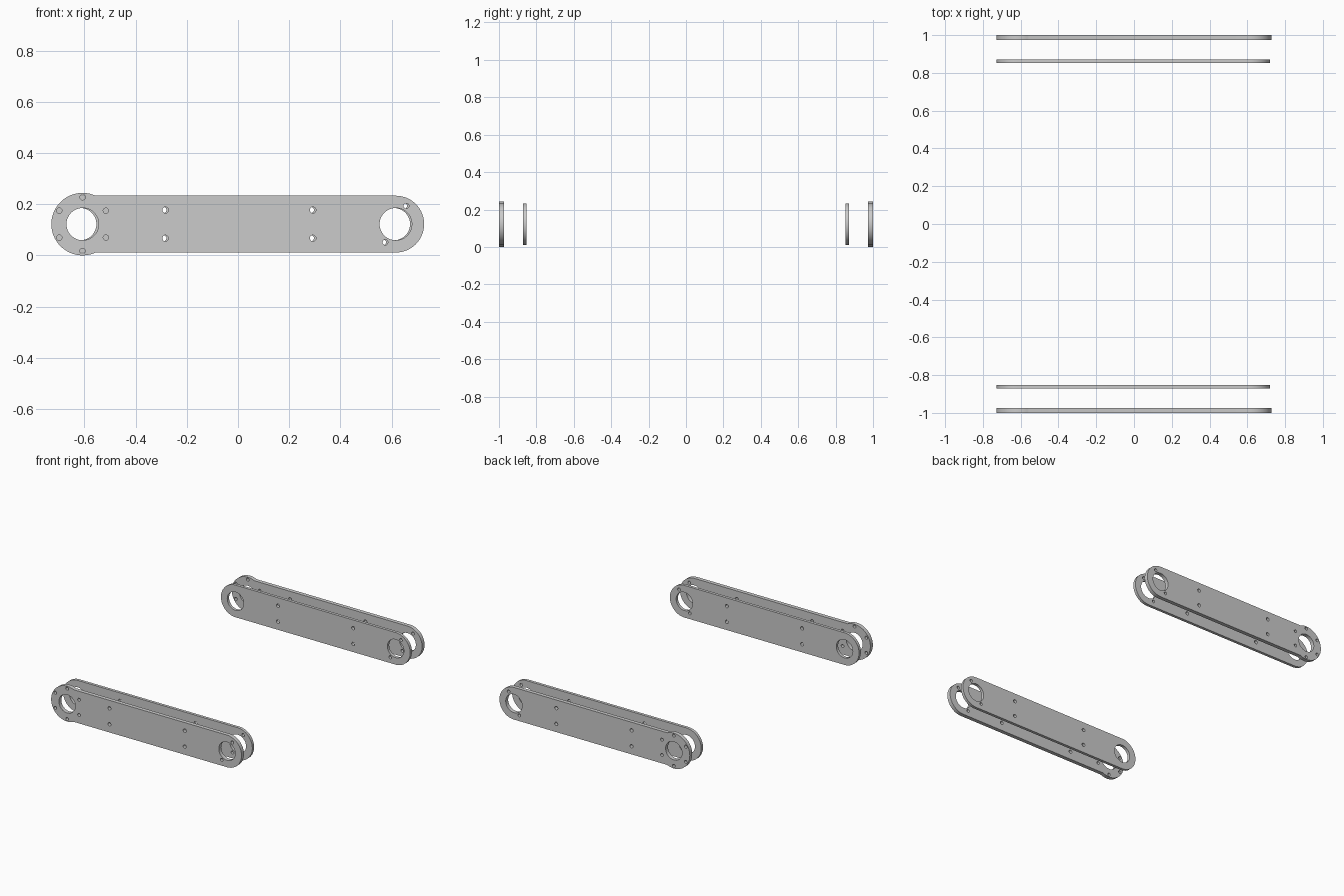
import bpy, bmesh
from math import sin, cos, pi, radians, sqrt, acos
from mathutils import Matrix

if "Cube" in bpy.data.objects:
    bpy.data.objects.remove(bpy.data.objects["Cube"])

ZC = 0.122       # height of the plate centre line
BAR = 0.111      # half height of the bar
DISC = 0.122     # radius of the outer plate's flange


def arc(cx, cz, r, a0, a1, n):
    return [(cx + r * cos(a0 + (a1 - a0) * i / n),
             cz + r * sin(a0 + (a1 - a0) * i / n)) for i in range(n + 1)]


def circle(cx, cz, r, n):
    return arc(cx, cz, r, 0, 2 * pi, n)[:-1]


def plate(name, outline, holes, y0, y1):
    """Filled profile in the x-z plane with holes, extruded from y0 to y1."""
    cu = bpy.data.curves.new(name + "_profile", 'CURVE')
    cu.dimensions = '2D'
    cu.fill_mode = 'BOTH'
    cu.extrude = abs(y1 - y0) / 2
    for pts in [outline] + holes:
        sp = cu.splines.new('POLY')
        sp.points.add(len(pts) - 1)
        for p, (x, z) in zip(sp.points, pts):
            p.co = (x, z, 0, 1)
        sp.use_cyclic_u = True
    tmp = bpy.data.objects.new(name + "_profile", cu)
    bpy.context.collection.objects.link(tmp)
    dg = bpy.context.evaluated_depsgraph_get()
    me = bpy.data.meshes.new_from_object(tmp.evaluated_get(dg))
    bpy.data.objects.remove(tmp)
    bpy.data.curves.remove(cu)

    # Stand upright, weld caps to rims
    bm = bmesh.new()
    bm.from_mesh(me)
    bm.transform(Matrix.Translation((0, (y0 + y1) / 2, 0)) @ Matrix.Rotation(pi / 2, 4, 'X'))
    bmesh.ops.remove_doubles(bm, verts=bm.verts, dist=1e-5)
    bmesh.ops.recalc_face_normals(bm, faces=bm.faces)
    bm.to_mesh(me)
    bm.free()
    me.name = name
    ob = bpy.data.objects.new(name, me)
    bpy.context.collection.objects.link(ob)
    bpy.ops.object.select_all(action='DESELECT')
    ob.select_set(True)
    bpy.context.view_layer.objects.active = ob
    bpy.ops.object.shade_smooth_by_angle(angle=radians(30))


def shared_holes(xl, xr):
    # Axle holes, four spacer holes, two bolts at the right end
    holes = [circle(x, ZC, 0.063, 48) for x in (xl, xr)]
    mid = (xl + xr) / 2
    for dx in (-0.288, 0.288):
        for dz in (-0.055, 0.055):
            holes.append(circle(mid + dx, ZC + dz, 0.012, 20))
    for a in (pi / 3, 4 * pi / 3):
        holes.append(circle(xr + 0.082 * cos(a), ZC + 0.082 * sin(a), 0.0105, 20))
    return holes


# Outer plate: bar with a larger bolted flange at the left end
XL, XR = -0.607, 0.616
neck = acos(sqrt(DISC ** 2 - BAR ** 2) / DISC)
outer_outline = (arc(XR, ZC, BAR, -pi / 2, pi / 2, 32)
                 + arc(XL, ZC, DISC, neck, 2 * pi - neck, 48))
outer_holes = shared_holes(XL, XR)
for k in range(6):
    a = pi / 6 + k * pi / 3
    outer_holes.append(circle(XL + 0.105 * cos(a), ZC + 0.105 * sin(a), 0.0105, 20))

# Inner plate: plain rounded bar
IL, IR = -0.616, 0.609
inner_outline = (arc(IR, ZC, BAR, -pi / 2, pi / 2, 32)
                 + arc(IL, ZC, BAR, pi / 2, 3 * pi / 2, 32))
inner_holes = shared_holes(IL, IR)

for side, s in (("front", -1), ("back", 1)):
    plate(side + "_outer_plate", outer_outline, outer_holes, s * 0.973, s * 1.0)
    plate(side + "_inner_plate", inner_outline, inner_holes, s * 0.852, s * 0.872)
